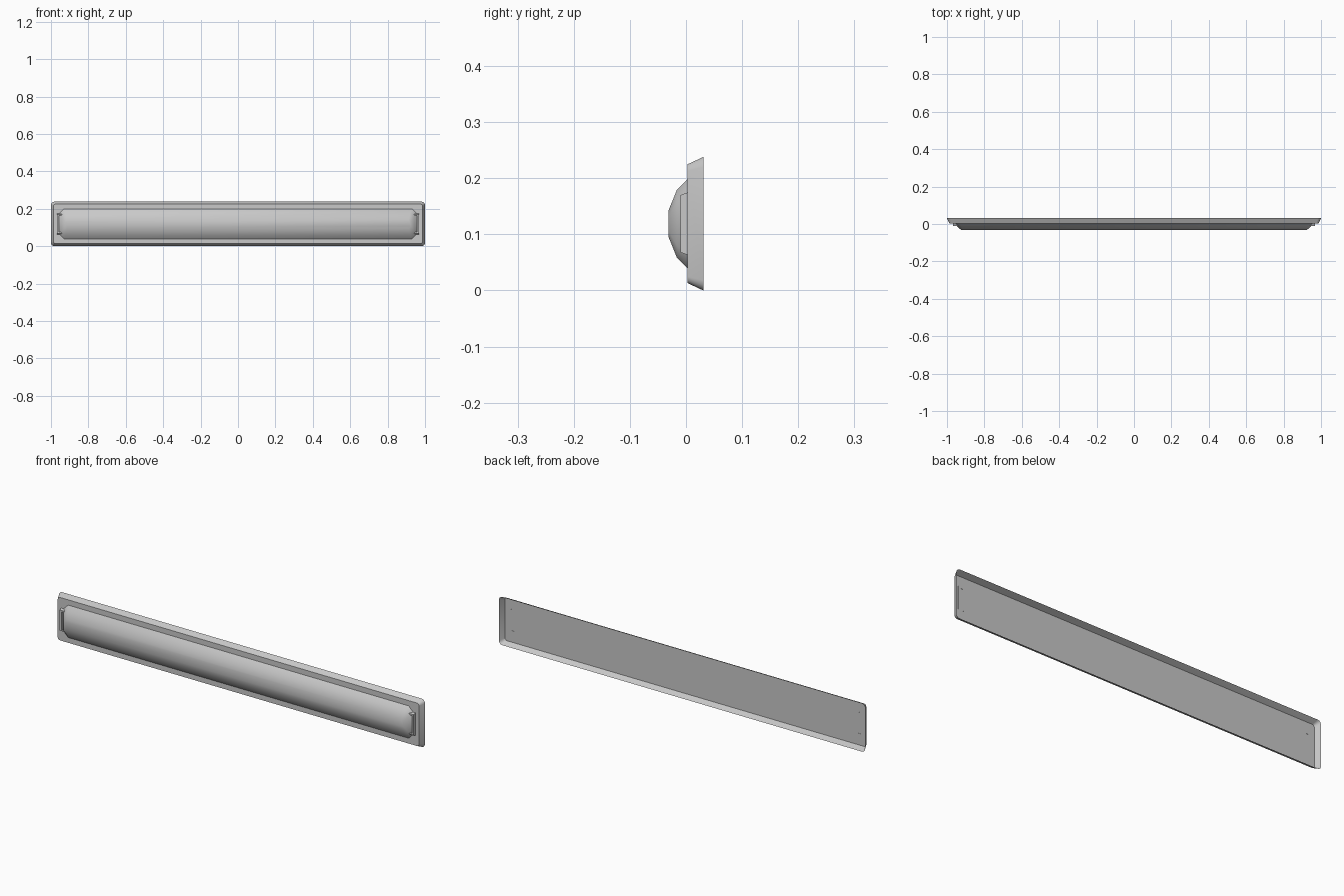
import bpy, bmesh, math

cube = bpy.data.objects.get("Cube")
if cube:
    bpy.data.objects.remove(cube, do_unlink=True)

MID = 0.119  # height of the fixture's centre line

grey = bpy.data.materials.new("light grey")
grey.use_nodes = True
grey.diffuse_color = (0.58, 0.58, 0.58, 1)
grey.node_tree.nodes["Principled BSDF"].inputs["Base Color"].default_value = grey.diffuse_color


def rounded_outline(half_x, half_z, radius, segments):
    """Rectangle in x and z with rounded (or chamfered) corners."""
    points = []
    for quarter, (sx, sz) in enumerate([(1, 1), (-1, 1), (-1, -1), (1, -1)]):
        for i in range(segments + 1):
            a = (quarter + i / segments) * math.pi / 2
            points.append((sx * (half_x - radius) + radius * math.cos(a),
                           sz * (half_z - radius) + radius * math.sin(a)))
    return points


def loft(name, rings, cap_front=True, cap_back=False, angle=35, outward=True):
    """Skin outlines placed at successive depths, from back to front."""
    bm = bmesh.new()
    loops = [[bm.verts.new((x, y, MID + z)) for x, z in outline] for y, outline in rings]
    for a, b in zip(loops, loops[1:]):
        for i in range(len(a)):
            j = (i + 1) % len(a)
            bm.faces.new((a[i], a[j], b[j], b[i]))
    if cap_front:
        bm.faces.new(loops[-1])
    if cap_back:
        bm.faces.new(loops[0])
    bmesh.ops.recalc_face_normals(bm, faces=bm.faces)
    # Open shells: make the front cap face forwards
    bm.normal_update()
    if cap_front and not cap_back:
        cap = max(bm.faces, key=lambda f: len(f.verts))
        if cap.normal.y > 0:
            bmesh.ops.reverse_faces(bm, faces=bm.faces)
    mesh = bpy.data.meshes.new(name)
    bm.to_mesh(mesh)
    bm.free()
    mesh.materials.append(grey)
    obj = bpy.data.objects.new(name, mesh)
    bpy.context.collection.objects.link(obj)
    bpy.ops.object.select_all(action='DESELECT')
    obj.select_set(True)
    bpy.context.view_layer.objects.active = obj
    bpy.ops.object.shade_smooth_by_angle(angle=math.radians(angle))
    return obj


# Shallow mounting tray, flared and open at the back
loft("mounting_tray", [
    (0.031, rounded_outline(1.0, 0.119, 0.018, 3)),
    (0.003, rounded_outline(0.987, 0.106, 0.012, 3)),
])

# Long domed diffuser with sloping chamfered ends
loft("diffuser", [
    (0.003, rounded_outline(0.957, 0.08, 0.027, 1)),
    (-0.016, rounded_outline(0.943, 0.061, 0.022, 1)),
    (-0.031, rounded_outline(0.925, 0.024, 0.012, 1)),
])


# C-shaped end clips that pass through the tray
def clip_outline(side, half_z):
    inner, web, outer, t = 0.938, 0.958, 0.967, 0.007
    upper = [(outer, half_z), (inner, half_z), (inner, half_z - t), (web, half_z - t)]
    lower = [(x, -z) for x, z in reversed(upper)]
    return [(side * x, z) for x, z in upper + lower]


for label, side in (("left", 1), ("right", -1)):
    loft(label + "_end_clip", [
        (0.0037, clip_outline(side, 0.056)),
        (-0.01, clip_outline(side, 0.051)),
    ], cap_back=True, angle=30)
